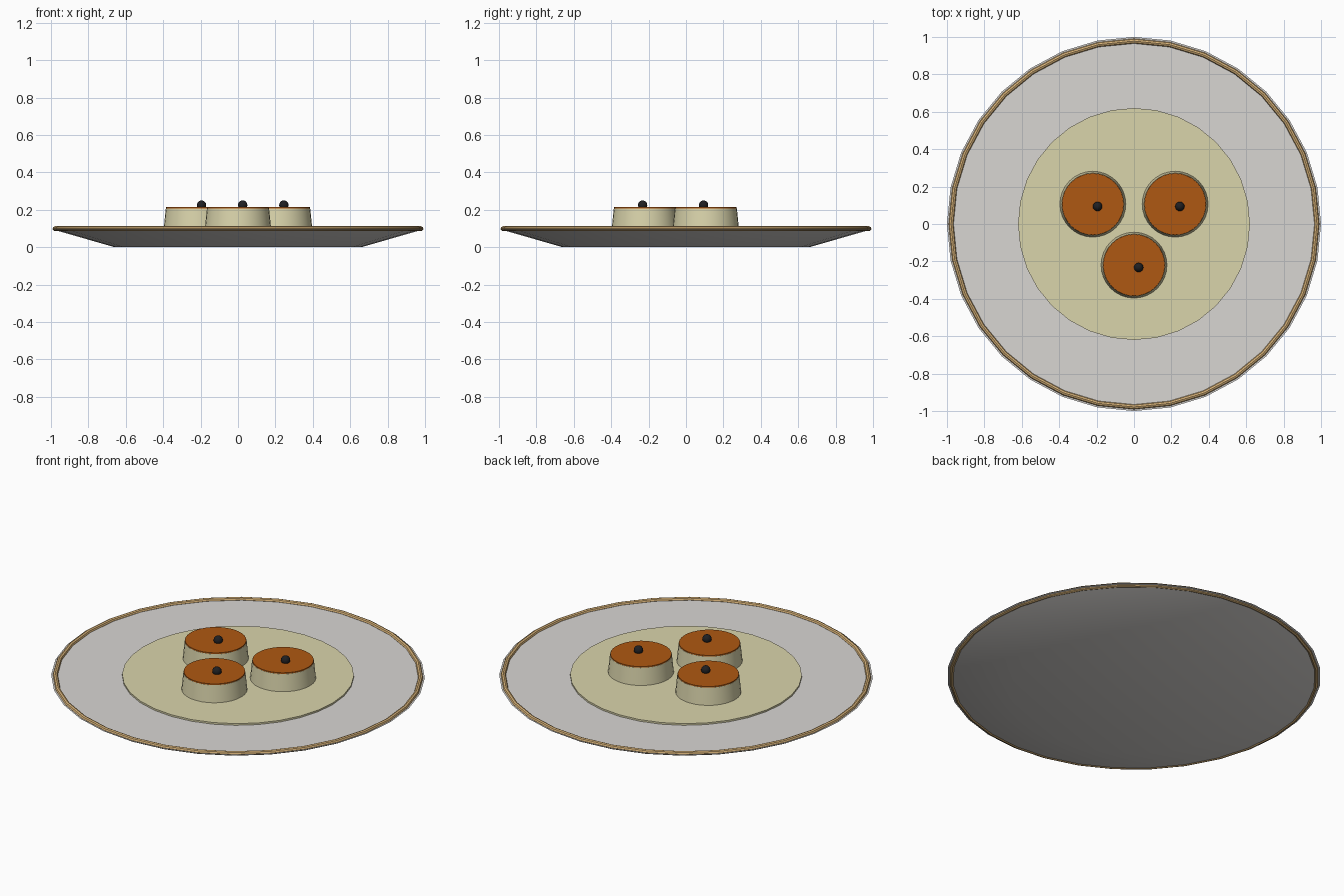
import bpy, math

cube = bpy.data.objects.get("Cube")
if cube:
    bpy.data.objects.remove(cube, do_unlink=True)


def material(name, rgb):
    m = bpy.data.materials.new(name)
    m.use_nodes = True
    m.diffuse_color = (*rgb, 1)
    bsdf = next(n for n in m.node_tree.nodes if n.type == 'BSDF_PRINCIPLED')
    bsdf.inputs["Base Color"].default_value = (*rgb, 1)
    return m


white = material("off white china", (0.69, 0.67, 0.65))
gold = material("gold trim", (0.69, 0.45, 0.19))
cream = material("cream custard", (0.70, 0.66, 0.41))
caramel = material("caramel", (0.43, 0.098, 0.006))
black = material("black berry", (0.014, 0.014, 0.016))


def finish(name, mat):
    ob = bpy.context.object
    ob.name = name
    ob.data.materials.append(mat)
    bpy.ops.object.shade_smooth_by_angle(angle=math.radians(35))
    return ob


def frustum(name, mat, x, y, z0, z1, r0, r1, sides=32):
    bpy.ops.mesh.primitive_cone_add(vertices=sides, radius1=r0, radius2=r1, depth=z1 - z0,
                                    location=(x, y, (z0 + z1) / 2))
    return finish(name, mat)


# Plate with gold trim and a pool of sauce
frustum("plate", white, 0, 0, 0, 0.098, 0.66, 1.0)
bpy.ops.mesh.primitive_torus_add(major_segments=32, minor_segments=8, major_radius=0.978,
                                 minor_radius=0.013, location=(0, 0, 0.099))
finish("plate_trim", gold)
frustum("sauce_pool", cream, 0, 0, 0.09, 0.108, 0.62, 0.62)

# Three puddings, each with a caramel top and a berry
spots = {"left": (0.22, 0.106), "right": (-0.22, 0.106), "front": (0, -0.22)}
for side, (x, y) in spots.items():
    frustum(side + "_pudding", cream, x, y, 0.1, 0.208, 0.177, 0.166)
    frustum(side + "_caramel_top", caramel, x, y, 0.206, 0.214, 0.165, 0.164)
    bpy.ops.mesh.primitive_uv_sphere_add(segments=16, ring_count=10, radius=0.025,
                                         location=(x + 0.025, y - 0.012, 0.225))
    finish(side + "_berry", black)
